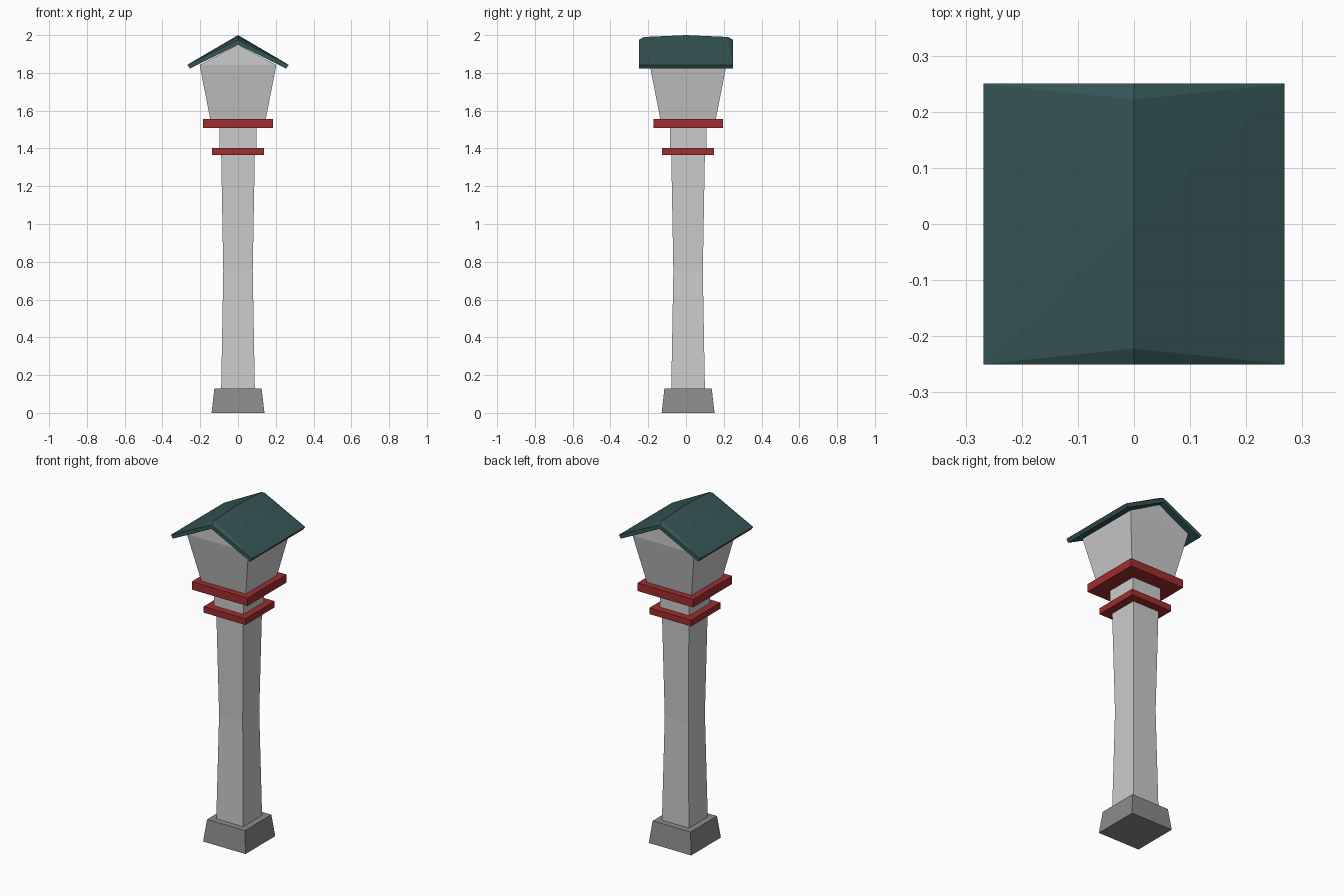
import bpy

if "Cube" in bpy.data.objects:
    bpy.data.objects.remove(bpy.data.objects["Cube"], do_unlink=True)


def material(name, rgb):
    m = bpy.data.materials.new(name)
    m.use_nodes = True
    m.diffuse_color = (*rgb, 1)
    m.node_tree.nodes["Principled BSDF"].inputs["Base Color"].default_value = (*rgb, 1)
    return m


stone = material("pale stone", (0.60, 0.60, 0.60))
dark_stone = material("dark stone", (0.26, 0.26, 0.26))
red = material("red paint", (0.35, 0.026, 0.03))
green = material("dark green tile", (0.036, 0.09, 0.09))

CY = 0.011  # the tower sits slightly behind the roof centre


def add(name, verts, faces, mat):
    me = bpy.data.meshes.new(name)
    me.from_pydata(verts, [], faces)
    me.materials.append(mat)
    ob = bpy.data.objects.new(name, me)
    bpy.context.collection.objects.link(ob)
    return ob


def square_stack(name, profile, mat, gable=None):
    """Square rings of (half width, height); optional gable ridge on top."""
    verts, faces = [], []
    for w, z in profile:
        verts += [(sx * w, CY + sy * w, z) for sx, sy in ((-1, -1), (1, -1), (1, 1), (-1, 1))]
    for r in range(len(profile) - 1):
        for i in range(4):
            a, b = r * 4 + i, r * 4 + (i + 1) % 4
            faces.append((a, b, b + 4, a + 4))
    faces.append((3, 2, 1, 0))
    t = len(verts) - 4
    if gable:
        w = profile[-1][0]
        verts += [(0, CY - w, gable), (0, CY + w, gable)]
        f, k = t + 4, t + 5
        faces += [(t, t + 1, f), (t + 2, t + 3, k), (t + 1, t + 2, k, f), (t + 3, t, f, k)]
    else:
        faces.append((t, t + 1, t + 2, t + 3))
    return add(name, verts, faces, mat)


# Tower body
square_stack("plinth", [(0.14, 0), (0.125, 0.13)], dark_stone)
square_stack("shaft", [(0.089, 0.13), (0.078, 0.75), (0.089, 1.37)], stone)
square_stack("lower_band", [(0.138, 1.366), (0.138, 1.403)], red)
square_stack("neck", [(0.097, 1.40), (0.097, 1.51)], stone)
square_stack("upper_band", [(0.184, 1.509), (0.184, 1.557)], red)
square_stack("lantern_head", [(0.146, 1.55), (0.203, 1.842)], stone, gable=1.95)

# Gabled roof: ridge rises to the middle and drops at both ends
ridge = [(-0.25, 1.975), (-0.222, 1.99), (0, 2.0), (0.222, 1.99), (0.25, 1.975)]
verts = [(0, y, z) for y, z in ridge]
verts += [(0, y, 1.95) for y in (-0.25, 0.25)]
faces = []
for s in (1, -1):
    n = len(verts)
    verts += [(s * x, y, z) for x, z in ((0.268, 1.843), (0.255, 1.823)) for y in (-0.25, 0.25)]
    tf, tb, bf, bb = range(n, n + 4)
    side = [(tf, 1, 0), (tf, 2, 1), (tf, tb, 2), (tb, 3, 2), (tb, 4, 3),
            (tf, bf, bb, tb), (bf, 5, 6, bb), (tf, 0, 5, bf), (tb, bb, 6, 4)]
    faces += side if s == 1 else [f[::-1] for f in side]
add("roof", verts, faces, green)
